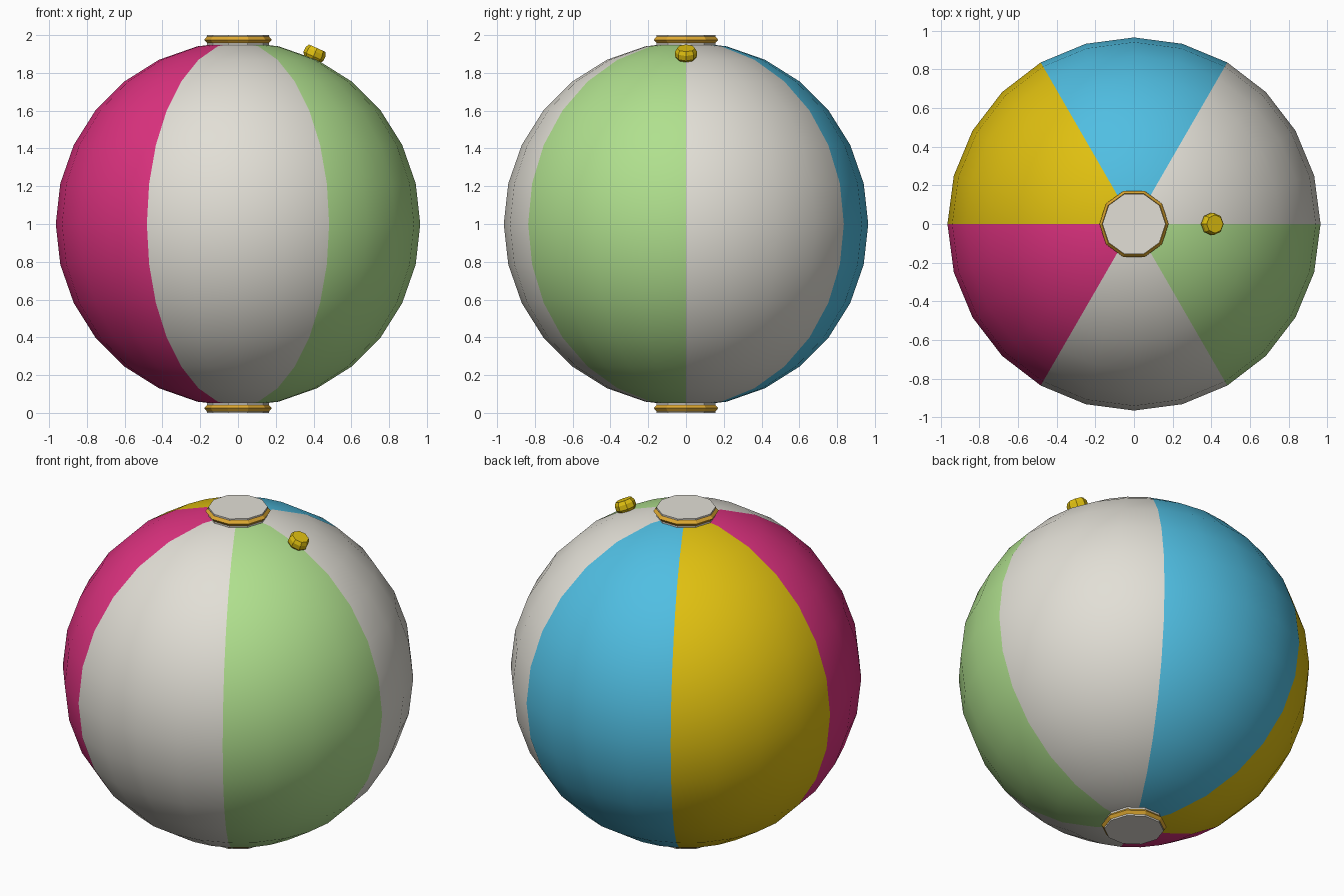
import bpy, bmesh, math
from mathutils import Matrix, Vector

if "Cube" in bpy.data.objects:
    bpy.data.objects.remove(bpy.data.objects["Cube"])


def material(name, srgb):
    m = bpy.data.materials.new(name)
    lin = [c / 12.92 if c <= 0.04045 else ((c + 0.055) / 1.055) ** 2.4
           for c in (v / 255 for v in srgb)]
    m.diffuse_color = (*lin, 1)
    m.use_nodes = True
    m.node_tree.nodes["Principled BSDF"].inputs["Base Color"].default_value = m.diffuse_color
    return m


white = material("white", (226, 223, 214))
blue = material("sky_blue", (80, 190, 226))
yellow = material("yellow", (224, 192, 16))
pink = material("pink", (222, 50, 128))
green = material("light_green", (176, 224, 142))
gold = material("gold", (224, 170, 50))


def add_object(name, bm, mats, smooth=False):
    bmesh.ops.recalc_face_normals(bm, faces=bm.faces)
    for f in bm.faces:
        f.smooth = smooth
    me = bpy.data.meshes.new(name)
    bm.to_mesh(me)
    bm.free()
    for m in mats:
        me.materials.append(m)
    ob = bpy.data.objects.new(name, me)
    bpy.context.collection.objects.link(ob)
    return ob


def lathe(name, profile, sides, mat, matrix, closed=False):
    """Turn (radius, height) points about z; open profiles get end caps."""
    bm = bmesh.new()
    rings = [[bm.verts.new((r * math.cos(a), r * math.sin(a), z))
              for a in (math.tau * i / sides for i in range(sides))]
             for r, z in profile]
    pairs = list(zip(rings, rings[1:]))
    if closed:
        pairs.append((rings[-1], rings[0]))
    else:
        bm.faces.new(rings[0])
        bm.faces.new(rings[-1])
    for lo, hi in pairs:
        for i in range(sides):
            j = (i + 1) % sides
            bm.faces.new((lo[i], lo[j], hi[j], hi[i]))
    bm.transform(matrix)
    return add_object(name, bm, [mat])


# Ball, with six coloured panels chosen by azimuth
bm = bmesh.new()
bmesh.ops.create_uvsphere(bm, u_segments=24, v_segments=14, radius=0.965)
for f in bm.faces:
    c = f.calc_center_median()
    f.material_index = int((math.atan2(c.y, c.x) % math.tau) / (math.tau / 6)) % 6
bm.transform(Matrix.Translation((0, 0, 1)))
add_object("ball", bm, [white, blue, yellow, pink, white, green], smooth=True)

# Pole discs with gold rims, mirrored top and bottom
for side, sign in (("top", 1), ("bottom", -1)):
    place = Matrix.Translation((0, 0, 1)) @ Matrix.Diagonal((1, 1, sign, 1))
    lathe(side + "_disc", [(0.163, 0.93), (0.163, 1.0)], 10, white, place)
    lathe(side + "_rim", [(0.15, 0.975), (0.163, 0.957), (0.179, 0.975), (0.165, 0.992)],
          10, gold, place, closed=True)

# Air valve, standing on the surface and tilted outward
normal = Vector((0.405, 0, 0.9))
place = (Matrix.Translation(normal + Vector((0, 0, 1)))
         @ Matrix.Rotation(math.atan2(normal.x, normal.z), 4, 'Y'))
lathe("valve", [(0.042, -0.035), (0.058, -0.014), (0.058, 0.014), (0.047, 0.034)],
      8, yellow, place)
